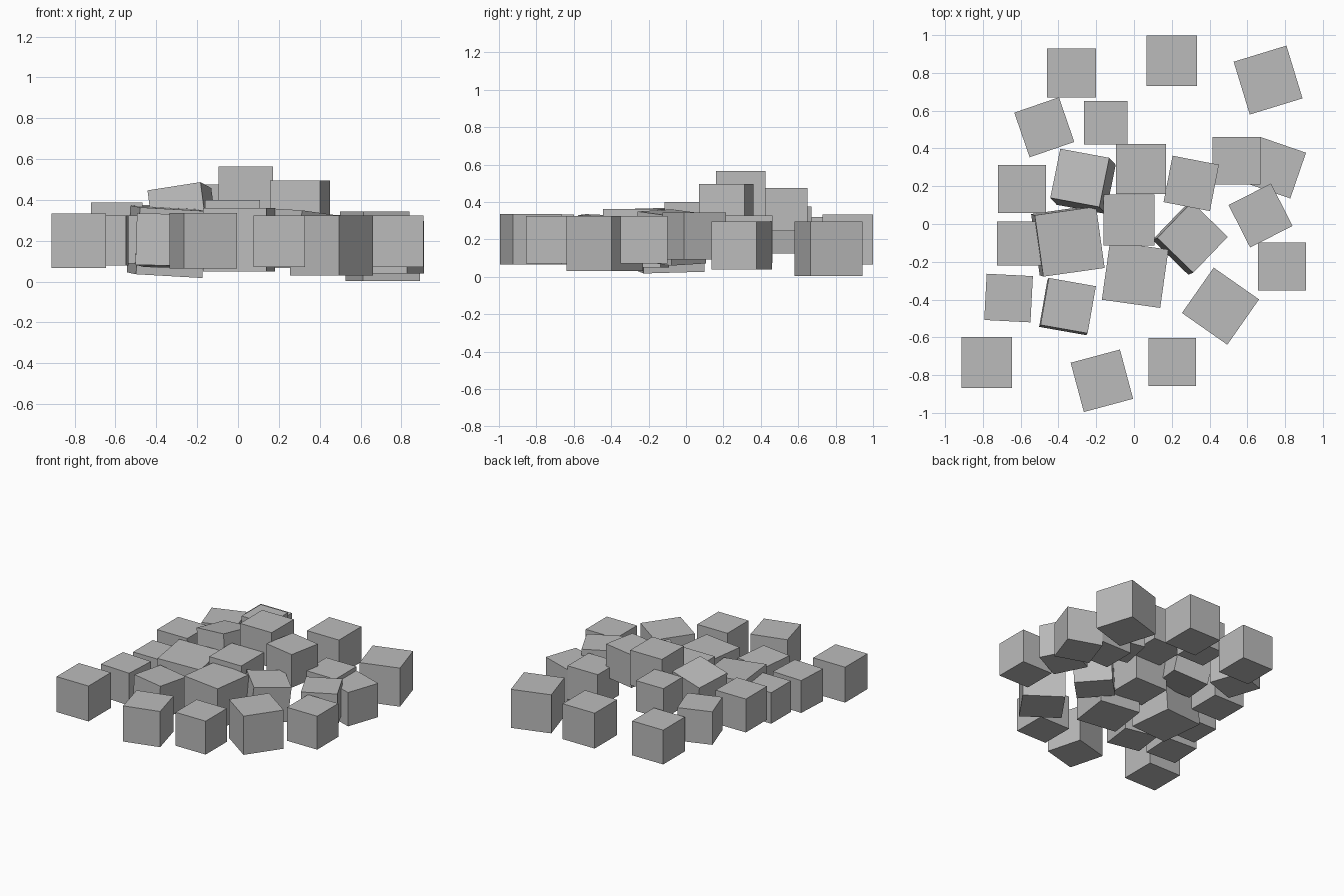
import bpy
import math
from mathutils import Matrix, Vector

default_cube = bpy.data.objects.get("Cube")
if default_cube:
    bpy.data.objects.remove(default_cube, do_unlink=True)

# One plain grey for every block
grey = bpy.data.materials.new("plain_grey")
grey.use_nodes = True
colour = (0.5, 0.5, 0.5, 1)
grey.diffuse_color = colour
grey.node_tree.nodes["Principled BSDF"].inputs["Base Color"].default_value = colour


def add_block(name, x, y, z, size, turn=0, lean_x=0, lean_y=0):
    """Add a cube centred at x, y, z, turned about z, its top leaning by lean_x, lean_y."""
    bpy.ops.mesh.primitive_cube_add(size=size)
    block = bpy.context.object
    block.name = name
    up = Vector((lean_x, lean_y, 1)).normalized()
    lean = Vector((0, 0, 1)).rotation_difference(up).to_matrix().to_4x4()
    heading = Matrix.Rotation(math.radians(turn), 4, "Z")
    block.matrix_world = Matrix.Translation((x, y, z)) @ lean @ heading
    block.data.materials.append(grey)
    return block


# Level blocks, square to the axes: x, y, z, size
for row in [
    (-.33, .8, .19, .26),
    (.2, .865, .2, .268),
    (-.15, .535, .36, .23),
    (-.593, .185, .262, .253),
    (-.607, -.103, .207, .235),
    (-.78, -.733, .2, .268),
    (.202, -.73, .198, .253),
    (.783, -.225, .198, .253),
    (.543, .335, .2, .253),
    (.038, .292, .432, .265),
    (-.027, .02, .265, .27),
]:
    add_block("straight_block", *row)

# Level blocks turned about the vertical: x, y, z, size, turn
for row in [
    (.71, .762, .15, .292, 17),
    (-.475, .512, .25, .25, 19),
    (-.664, -.392, .202, .245, -3),
    (-.17, -.83, .2, .27, 15),
    (.458, -.435, .177, .293, -35),
    (.67, .045, .217, .252, 27),
    (.748, .298, .168, .256, -19),
    (.303, .215, .37, .25, -11),
    (.006, -.268, .205, .312, -8),
]:
    add_block("turned_block", *row)

# Blocks resting on a slant: the turn is followed by the lean of the top
add_block("raised_tilted_block", -.27, .226, .321, .267, -11, lean_x=-.13, lean_y=.14)
add_block("large_tilted_block", -.35, -.09, .195, .328, 8, lean_x=.06, lean_y=-.02)
add_block("diamond_tilted_block", .297, -.076, .21, .265, -44, lean_x=.1, lean_y=.04)
add_block("front_tilted_block", -.352, -.437, .2, .253, -10, lean_x=.03, lean_y=.04)
